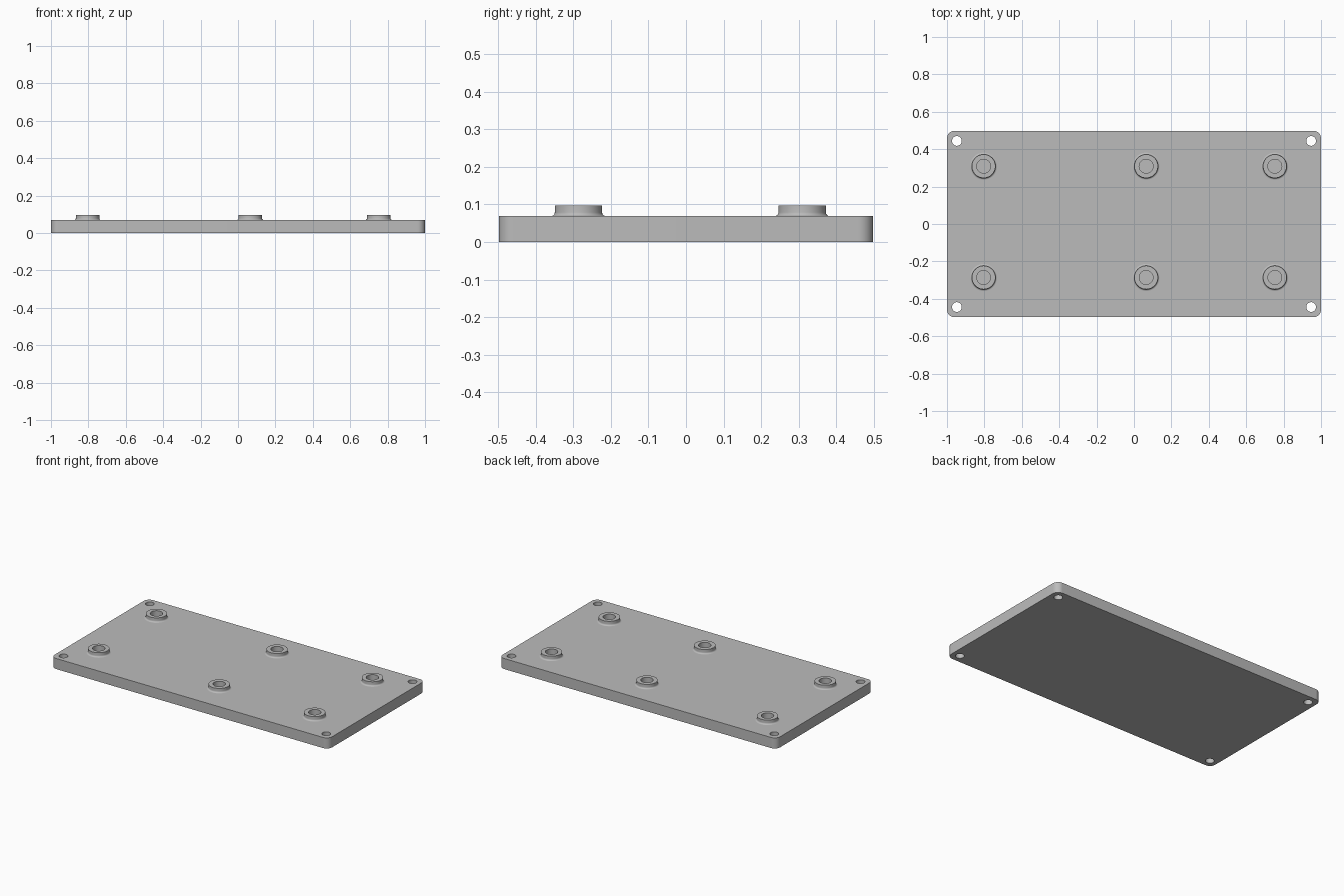
import bpy, bmesh, math

old = bpy.data.objects.get("Cube")
if old:
    bpy.data.objects.remove(old, do_unlink=True)

HALF_X, HALF_Y, PLATE_TOP, CORNER = 1.0, 0.498, 0.069, 0.04
BOSS_R, BORE_R, BOSS_TOP, FILLET, BORE_FLOOR = 0.063, 0.037, 0.097, 0.01, 0.04
HOLE_X, HOLE_Y, HOLE_R = 0.947, 0.444, 0.026
SEGMENTS = 48
boss_spots = [(x, y) for x in (-0.804, 0.065, 0.753) for y in (-0.286, 0.309)]

grey = bpy.data.materials.new("plain grey")
grey.use_nodes = True
grey.diffuse_color = (0.5, 0.5, 0.5, 1)
grey.node_tree.nodes["Principled BSDF"].inputs["Base Color"].default_value = (0.5, 0.5, 0.5, 1)


def make_object(name, bm):
    bmesh.ops.recalc_face_normals(bm, faces=bm.faces)
    mesh = bpy.data.meshes.new(name)
    bm.to_mesh(mesh)
    bm.free()
    mesh.materials.append(grey)
    obj = bpy.data.objects.new(name, mesh)
    bpy.context.collection.objects.link(obj)
    return obj


def activate(obj):
    bpy.ops.object.select_all(action='DESELECT')
    obj.select_set(True)
    bpy.context.view_layer.objects.active = obj


def extrude_outline(bm, points, z0, z1):
    face = bm.faces.new([bm.verts.new((x, y, z0)) for x, y in points])
    top = bmesh.ops.extrude_face_region(bm, geom=[face])["geom"]
    for v in top:
        if isinstance(v, bmesh.types.BMVert):
            v.co.z = z1


def arc(cx, cy, r, start, sweep, steps):
    return [(cx + r * math.cos(start + sweep * i / steps),
             cy + r * math.sin(start + sweep * i / steps)) for i in range(steps)]


# Base plate with rounded vertical corners
outline = []
for i, (sx, sy) in enumerate([(1, 1), (-1, 1), (-1, -1), (1, -1)]):
    cx, cy = sx * (HALF_X - CORNER), sy * (HALF_Y - CORNER)
    outline += arc(cx, cy, CORNER, i * math.pi / 2, math.pi / 2, 12)
    end = (i + 1) * math.pi / 2
    outline.append((cx + CORNER * math.cos(end), cy + CORNER * math.sin(end)))
bm = bmesh.new()
extrude_outline(bm, outline, 0, PLATE_TOP)
plate = make_object("base_plate", bm)

# Drill the corner through-holes and the blind bores
bm = bmesh.new()
for sx in (-1, 1):
    for sy in (-1, 1):
        extrude_outline(bm, arc(sx * HOLE_X, sy * HOLE_Y, HOLE_R, 0, math.tau, SEGMENTS),
                        -0.1, 0.2)
for x, y in boss_spots:
    extrude_outline(bm, arc(x, y, BORE_R, 0, math.tau, SEGMENTS), BORE_FLOOR, 0.2)
drills = make_object("drill_cutter", bm)
drills.hide_render = True
cut = plate.modifiers.new("holes", 'BOOLEAN')
cut.operation, cut.solver, cut.object = 'DIFFERENCE', 'EXACT', drills
activate(plate)
bpy.ops.object.modifier_apply(modifier=cut.name)
bpy.data.objects.remove(drills, do_unlink=True)
bpy.ops.object.shade_smooth_by_angle(angle=math.radians(30))

# Ring bosses with a concave fillet at the foot
profile = [(BORE_R, PLATE_TOP), (BORE_R, BOSS_TOP), (BOSS_R, BOSS_TOP)]
for i in range(7):
    a = math.pi / 2 * i / 6
    profile.append((BOSS_R + FILLET * (1 - math.cos(a)),
                    PLATE_TOP + FILLET * (1 - math.sin(a))))
for n, (x, y) in enumerate(boss_spots):
    bm = bmesh.new()
    verts = [bm.verts.new((r, 0, z)) for r, z in profile]
    edges = [bm.edges.new(pair) for pair in zip(verts, verts[1:])]
    bmesh.ops.spin(bm, geom=verts + edges, cent=(0, 0, 0), axis=(0, 0, 1),
                   angle=math.tau, steps=SEGMENTS, use_duplicate=False)
    bmesh.ops.remove_doubles(bm, verts=bm.verts, dist=0.00005)
    bmesh.ops.recalc_face_normals(bm, faces=bm.faces)
    # Point the top rim upward
    if any(f.normal.z < -0.9 for f in bm.faces):
        bmesh.ops.reverse_faces(bm, faces=bm.faces)
    mesh_faces_up = bpy.data.meshes.new("mounting_boss")
    bm.to_mesh(mesh_faces_up)
    bm.free()
    mesh_faces_up.materials.append(grey)
    boss = bpy.data.objects.new(f"mounting_boss_{n + 1}", mesh_faces_up)
    bpy.context.collection.objects.link(boss)
    boss.location = (x, y, 0)
    activate(boss)
    bpy.ops.object.shade_smooth_by_angle(angle=math.radians(30))
